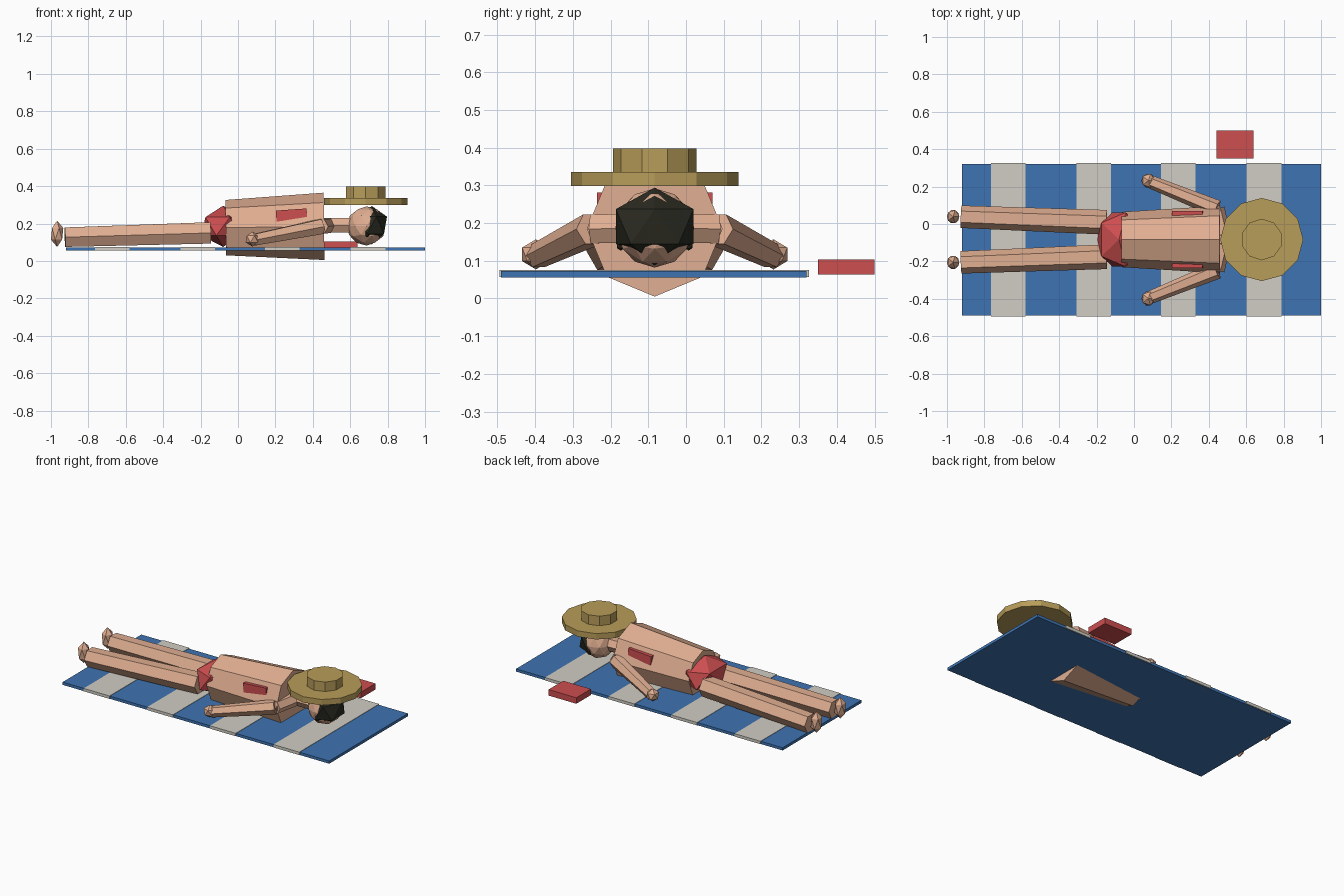
import bpy, bmesh, math
from mathutils import Vector, Matrix

if "Cube" in bpy.data.objects:
    bpy.data.objects.remove(bpy.data.objects["Cube"], do_unlink=True)

MID = -0.083  # body centre line in y


def material(name, rgb):
    m = bpy.data.materials.new(name)
    m.use_nodes = True
    lin = [((c / 255 + 0.055) / 1.055) ** 2.4 for c in rgb] + [1]
    m.diffuse_color = lin
    m.node_tree.nodes["Principled BSDF"].inputs["Base Color"].default_value = lin
    return m


SKIN = material("skin", (224, 174, 145))
RED = material("red", (205, 78, 80))
BLUE = material("towel blue", (62, 116, 178))
WHITE = material("towel white", (208, 205, 196))
STRAW = material("straw", (184, 157, 90))
DARK = material("dark hair", (42, 42, 33))


def finish(name, bm, mat):
    bmesh.ops.recalc_face_normals(bm, faces=bm.faces)
    me = bpy.data.meshes.new(name)
    bm.to_mesh(me)
    bm.free()
    me.materials.append(mat)
    ob = bpy.data.objects.new(name, me)
    bpy.context.collection.objects.link(ob)
    return ob


def box(name, lo, hi, mat, tilt=0):
    lo, hi = Vector(lo), Vector(hi)
    bm = bmesh.new()
    size = Matrix.Diagonal((*(hi - lo), 1))
    bmesh.ops.create_cube(bm, size=1, matrix=Matrix.Translation((lo + hi) / 2)
                          @ Matrix.Rotation(tilt, 4, 'Y') @ size)
    return finish(name, bm, mat)


def ball(name, center, radii, mat, level=1):
    bm = bmesh.new()
    bmesh.ops.create_icosphere(bm, subdivisions=level, radius=1,
                               matrix=Matrix.Translation(center) @ Matrix.Diagonal((*radii, 1)))
    return finish(name, bm, mat)


def tube(name, p0, p1, r0, r1, sides, mat, phase=0):
    # Tapered prism between two points
    p0, p1 = Vector(p0), Vector(p1)
    d = (p1 - p0).normalized()
    u = d.cross(Vector((0, 0, 1)))
    u = u.normalized() if u.length > 0.01 else Vector((1, 0, 0))
    v = u.cross(d)
    bm = bmesh.new()
    rings = []
    for p, r in ((p0, r0), (p1, r1)):
        angles = [phase + math.tau * i / sides for i in range(sides)]
        rings.append([bm.verts.new(p + r * (u * math.cos(a) + v * math.sin(a))) for a in angles])
        bm.faces.new(rings[-1])
    for i in range(sides):
        j = (i + 1) % sides
        bm.faces.new((rings[0][i], rings[0][j], rings[1][j], rings[1][i]))
    return finish(name, bm, mat)


# Towel and its stripes
box("towel", (-0.92, -0.49, 0.055), (1, 0.32, 0.073), BLUE)
for i, x in enumerate((-0.672, -0.215, 0.237, 0.695)):
    box(f"towel_stripe_{i + 1}", (x - 0.093, -0.495, 0.0565), (x + 0.093, 0.326, 0.0755), WHITE)

# Book beside the towel
box("book", (0.44, 0.35, 0.064), (0.64, 0.5, 0.103), RED)

# Trunk, trunks and neck
tube("torso", (-0.065, MID, 0.178), (0.46, MID, 0.185), 0.148, 0.18, 8, SKIN)
ball("swim_trunks", (-0.08, MID, 0.185), (0.13, 0.17, 0.11), RED)
tube("neck", (0.45, MID, 0.19), (0.6, MID, 0.19), 0.045, 0.045, 6, SKIN)

# Limbs on both sides
for side, s in (("left", 1), ("right", -1)):
    tube(f"{side}_leg", (-0.925, MID + s * 0.122, 0.127), (-0.147, MID + s * 0.092, 0.15),
         0.06, 0.066, 6, SKIN)
    ball(f"{side}_foot", (-0.967, MID + s * 0.122, 0.145), (0.037, 0.041, 0.07), SKIN)
    tube(f"{side}_arm", (0.085, MID + s * 0.31, 0.113), (0.445, MID + s * 0.165, 0.184),
         0.035, 0.046, 6, SKIN)
    tube(f"{side}_shoulder", (0.44, MID + s * 0.165, 0.184), (0.475, MID + s * 0.02, 0.188),
         0.044, 0.044, 6, SKIN)
    ball(f"{side}_hand", (0.077, MID + s * 0.315, 0.117), (0.041, 0.043, 0.04), SKIN)
    y = sorted((MID + s * 0.11, MID + s * 0.153))
    box(f"{side}_sunburn", (0.205, y[0], 0.18), (0.37, y[1], 0.275), RED, math.radians(-4))
    ball(f"{side}_eye", (0.692, MID + s * 0.09, 0.139), (0.012, 0.012, 0.012), DARK)

# Head and hair
ball("head", (0.687, MID, 0.187), (0.105, 0.105, 0.105), SKIN, 2)
ball("hair", (0.715, MID, 0.191), (0.091, 0.121, 0.103), DARK)

# Sun hat
tube("hat_brim", (0.683, MID, 0.298), (0.683, MID, 0.336), 0.222, 0.222, 12, STRAW)
tube("hat_crown", (0.683, MID, 0.33), (0.683, MID, 0.398), 0.111, 0.111, 10, STRAW, math.pi / 2)
